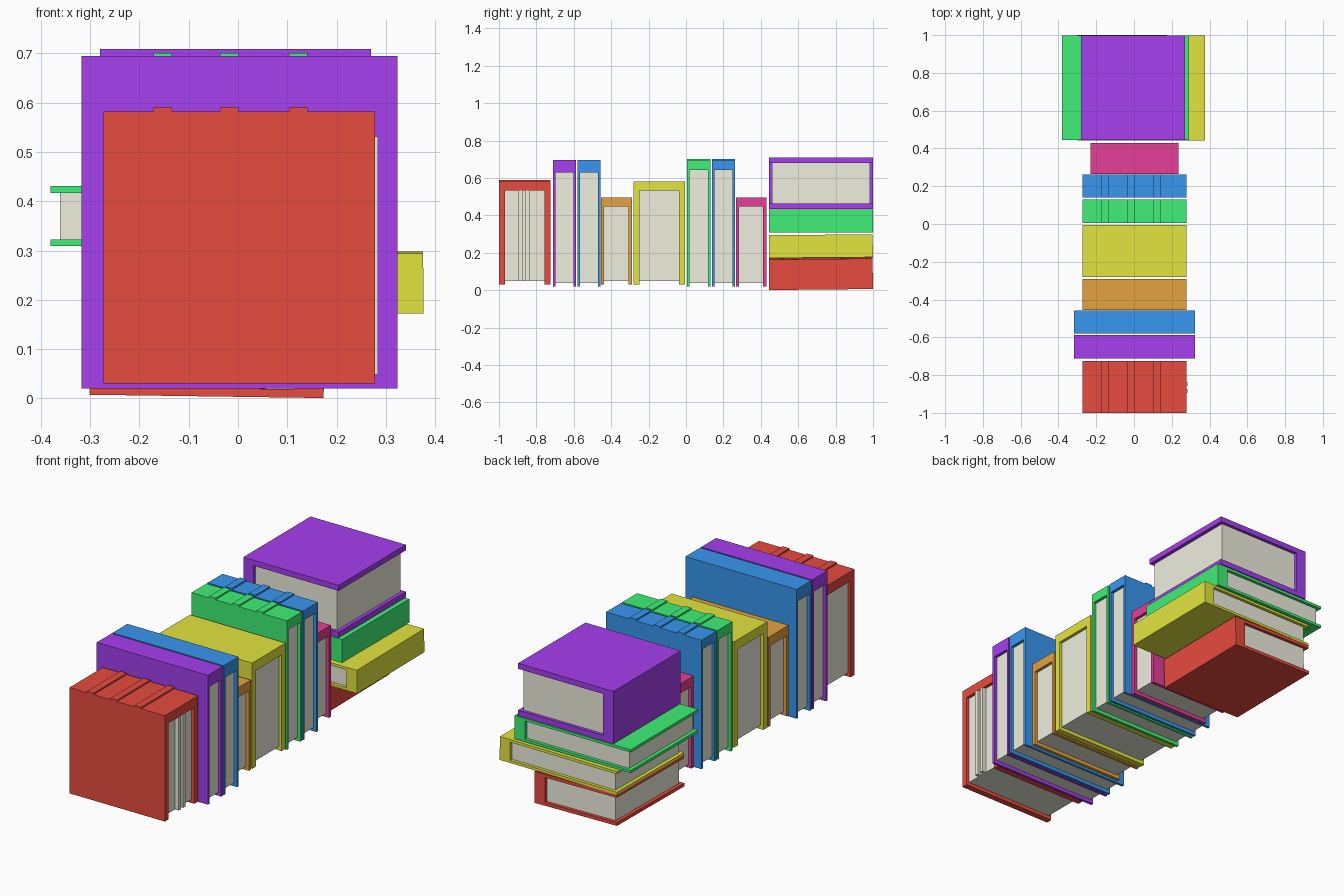
import bpy, bmesh
from mathutils import Matrix, Vector, Euler

if "Cube" in bpy.data.objects:
    bpy.data.objects.remove(bpy.data.objects["Cube"])

COLORS = {
    "red": (0.80, 0.07, 0.05), "purple": (0.38, 0.05, 0.86), "blue": (0.04, 0.31, 0.87),
    "orange": (0.78, 0.36, 0.05), "yellow": (0.77, 0.78, 0.05), "green": (0.05, 0.87, 0.18),
    "crimson": (0.78, 0.05, 0.31), "cream": (0.86, 0.86, 0.74)}
MATS = {}
for key, rgb in COLORS.items():
    MATS[key] = bpy.data.materials.new(key)
    MATS[key].diffuse_color = (*rgb, 1)


def finish(name, bm, color, matrix):
    bmesh.ops.recalc_face_normals(bm, faces=bm.faces)
    mesh = bpy.data.meshes.new(name)
    bm.to_mesh(mesh)
    bm.free()
    mesh.materials.append(MATS[color])
    obj = bpy.data.objects.new(name, mesh)
    obj.matrix_world = matrix
    bpy.context.collection.objects.link(obj)


def box(bm, lo, hi):
    lo, hi = Vector(lo), Vector(hi)
    m = Matrix.Translation((lo + hi) / 2) @ Matrix.Diagonal((*(hi - lo), 1))
    bmesh.ops.create_cube(bm, size=1, matrix=m)


def book(name, color, matrix, length, thick, depth, board, spine=0.06, ribs=False, loose=False):
    """Local axes: x along the spine, y through the thickness, z up to the spine."""
    l, t, d, gap = length / 2, thick / 2, depth / 2, 0.016
    # cover: C-shaped profile extruded along the spine
    bm = bmesh.new()
    profile = [(-t, -d), (-t, d), (t, d), (t, -d),
               (t - board, -d), (t - board, d - spine), (-t + board, d - spine), (-t + board, -d)]
    face = bm.faces.new([bm.verts.new((-l, y, z)) for y, z in profile])
    ext = bmesh.ops.extrude_face_region(bm, geom=[face])
    bmesh.ops.translate(bm, vec=(length, 0, 0),
                        verts=[v for v in ext["geom"] if isinstance(v, bmesh.types.BMVert)])
    # raised bands across the spine
    if ribs:
        for x in (-0.155, -0.02, 0.12):
            box(bm, (x - 0.019, -t, d - 0.002), (x + 0.019, t, d + 0.008))
    finish(name + "_cover", bm, color, matrix)
    # page block, with a few pages sticking out on one book
    bm = bmesh.new()
    box(bm, (-l + gap, -t + board, -d + gap + 0.003), (l - gap, t - board, d - spine))
    if loose:
        for y in (-0.022, 0.015):
            box(bm, (l - 0.03, y - 0.01, -d + gap + 0.003), (l + 0.006, y + 0.01, d - spine))
    finish(name + "_pages", bm, "cream", matrix)


# standing row: name, colour, y0, y1, x0, x1, z0, z1, board, ribs
ROW = [
    ("red_book", "red", -1.0, -0.725, -0.273, 0.278, 0.03, 0.582, 0.032, True),
    ("purple_book", "purple", -0.711, -0.588, -0.318, 0.324, 0.02, 0.695, 0.013, False),
    ("blue_book", "blue", -0.58, -0.458, -0.318, 0.324, 0.02, 0.695, 0.013, False),
    ("orange_book", "orange", -0.455, -0.29, -0.273, 0.278, 0.03, 0.497, 0.017, False),
    ("yellow_book", "yellow", -0.28, -0.005, -0.273, 0.278, 0.03, 0.582, 0.032, False),
    ("green_book", "green", 0.006, 0.13, -0.273, 0.278, 0.02, 0.693, 0.013, True),
    ("second_blue_book", "blue", 0.14, 0.262, -0.273, 0.278, 0.02, 0.693, 0.013, True),
    ("crimson_book", "crimson", 0.266, 0.43, -0.23, 0.235, 0.02, 0.497, 0.017, False)]
for name, color, y0, y1, x0, x1, z0, z1, board, ribs in ROW:
    place = Matrix.Translation(((x0 + x1) / 2, (y0 + y1) / 2, (z0 + z1) / 2))
    book(name, color, place, x1 - x0, y1 - y0, z1 - z0, board,
         0.05 if ribs or z1 < 0.6 else 0.065, ribs, name == "red_book")

# lying stack: name, colour, x0, x1, z0, z1, board, spine side, tilt about x, tilt about y
STACK = [
    ("stack_red_book", "red", -0.30, 0.175, 0.007, 0.170, 0.017, 1, 0.010, 0.014),
    ("stack_yellow_book", "yellow", -0.30, 0.376, 0.173, 0.295, 0.014, 1, 0.008, -0.004),
    ("stack_green_book", "green", -0.38, 0.29, 0.309, 0.431, 0.014, 1, 0, 0),
    ("stack_purple_book", "purple", -0.28, 0.27, 0.435, 0.709, 0.029, -1, 0, 0)]
for name, color, x0, x1, z0, z1, board, side, rx, ry in STACK:
    # local x -> world y, local y -> world z, local z (spine) -> world +x or -x
    lay = Matrix(((0, 0, side, 0), (side, 0, 0, 0), (0, 1, 0, 0), (0, 0, 0, 1)))
    place = (Matrix.Translation(((x0 + x1) / 2, 0.721, (z0 + z1) / 2))
             @ Euler((rx, ry, 0)).to_matrix().to_4x4() @ lay)
    book(name, color, place, 0.555, z1 - z0, x1 - x0, board)

for m in bpy.data.materials:
    if m.users and not m.is_grease_pencil:
        m.use_nodes = True
        m.node_tree.nodes["Principled BSDF"].inputs["Base Color"].default_value = m.diffuse_color
